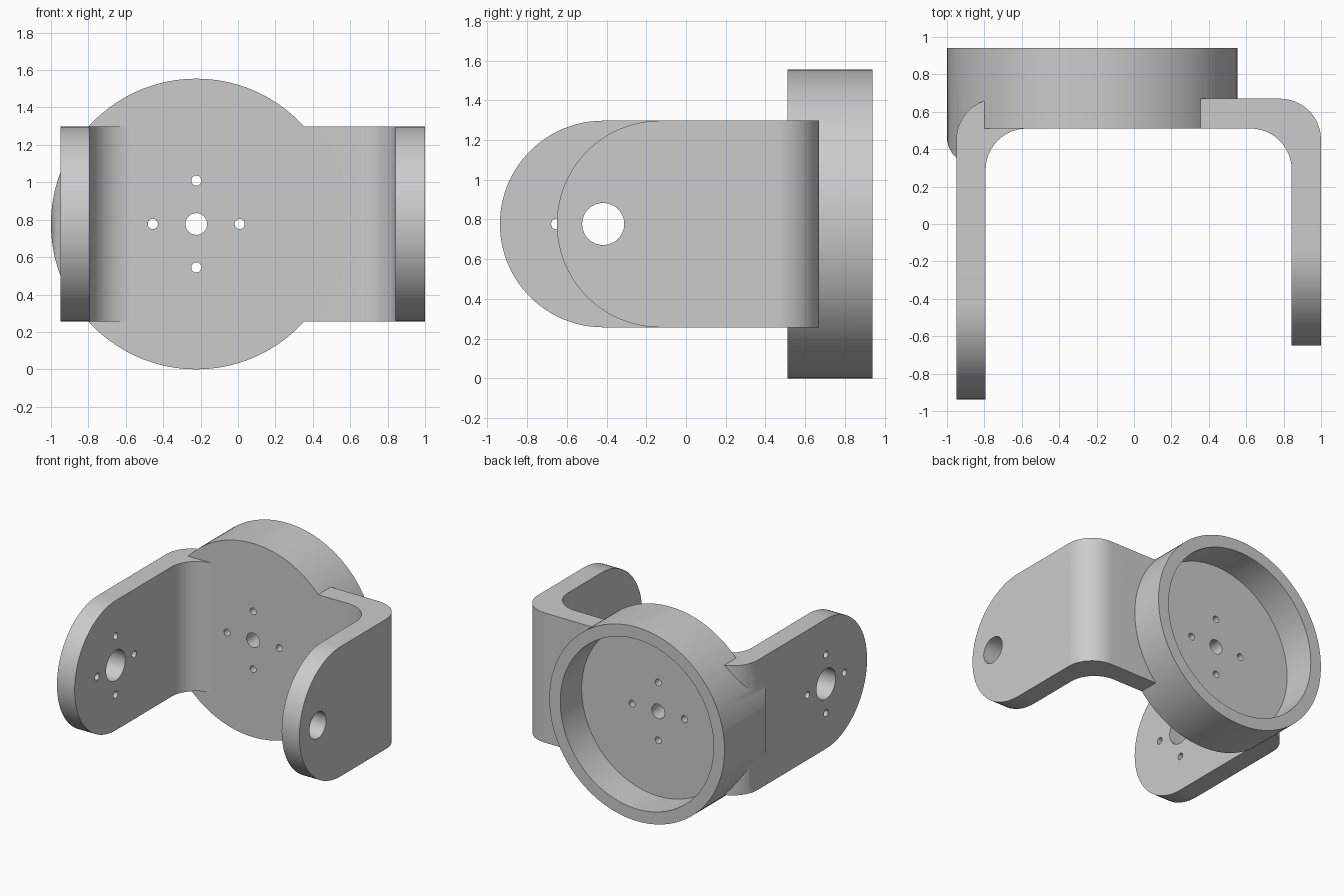
import bpy, bmesh
from math import sin, cos, pi

cube = bpy.data.objects.get("Cube")
if cube:
    bpy.data.objects.remove(cube, do_unlink=True)

ZC = 0.777                  # height of every hole axis
CUP_X, CUP_R = -0.223, 0.777
FRONT, FLOOR, RIM = 0.51, 0.67, 0.94
HALF = 0.52                 # half height of the bracket
LEFT, RIGHT, THICK = -0.95, 1.0, 0.157
BEND = 0.22
PIVOT_Y = -0.417
SHORT_Y = -0.13             # centre of the short arm's round end


def prism(name, pts, axis, lo, hi):
    """Extrude a 2D outline along an axis between two positions."""
    place = {"x": lambda a, b, h: (h, a, b),
             "y": lambda a, b, h: (a, h, b),
             "z": lambda a, b, h: (a, b, h)}[axis]
    bm = bmesh.new()
    low = [bm.verts.new(place(a, b, lo)) for a, b in pts]
    top = [bm.verts.new(place(a, b, hi)) for a, b in pts]
    bm.faces.new(low)
    bm.faces.new(top)
    n = len(pts)
    for i in range(n):
        j = (i + 1) % n
        bm.faces.new((low[i], low[j], top[j], top[i]))
    bmesh.ops.recalc_face_normals(bm, faces=bm.faces)
    mesh = bpy.data.meshes.new(name)
    bm.to_mesh(mesh)
    bm.free()
    obj = bpy.data.objects.new(name, mesh)
    bpy.context.scene.collection.objects.link(obj)
    return obj


def arc(cx, cy, r, start, end, steps):
    angles = [start + (end - start) * i / steps for i in range(steps + 1)]
    return [(cx + r * cos(a), cy + r * sin(a)) for a in angles]


def circle(cx, cy, r, steps=48):
    return arc(cx, cy, r, 0, 2 * pi, steps)[:-1]


def combine(target, tool, operation):
    """Apply a boolean and discard the tool."""
    mod = target.modifiers.new(operation.lower(), "BOOLEAN")
    mod.operation, mod.solver, mod.object = operation, "EXACT", tool
    bpy.context.view_layer.objects.active = target
    bpy.ops.object.modifier_apply(modifier=mod.name)
    bpy.data.objects.remove(tool, do_unlink=True)


def drill(target, axis, a, b, lo, hi, main_r, ring_r=None):
    """Drill a main hole and, if wanted, four screw holes around it."""
    holes = [(a, b, main_r)]
    if ring_r:
        holes += [(a + ring_r * cos(k * pi / 2), b + ring_r * sin(k * pi / 2), 0.027)
                  for k in range(4)]
    for u, v, r in holes:
        combine(target, prism("drill", circle(u, v, r, 32), axis, lo, hi), "DIFFERENCE")


# U-shaped bracket with bent corners
in_l, in_r = LEFT + THICK, RIGHT - THICK
outline = [(LEFT, PIVOT_Y)]
outline += arc(LEFT + BEND, FLOOR - BEND, BEND, pi, pi / 2, 20)
outline += arc(RIGHT - BEND, FLOOR - BEND, BEND, pi / 2, 0, 20)
outline += [(RIGHT, SHORT_Y), (in_r, SHORT_Y)]
outline += arc(in_r - BEND, FRONT - BEND, BEND, 0, pi / 2, 20)
outline += arc(in_l + BEND, FRONT - BEND, BEND, pi / 2, pi, 20)
outline += [(in_l, PIVOT_Y)]
bracket = prism("motor_bracket", outline, "z", ZC - HALF, ZC + HALF)

# Round arm ends
for name, y, lo, hi in (("long_arm_end", PIVOT_Y, LEFT, in_l),
                        ("short_arm_end", SHORT_Y, in_r, RIGHT)):
    combine(bracket, prism(name, circle(y, ZC, HALF, 96), "x", lo, hi), "UNION")

# Round cup, trimmed flush in front except where it blends into the long arm
cup = prism("cup", circle(CUP_X, ZC, CUP_R, 128), "y", 0.3, RIM)
trim = [(-1.1, 0.2), (1, 0.2), (1, FRONT), (-0.87, FRONT), (-0.87, 0.33), (-0.95, 0.355),
        (-0.97, 0.375), (-0.99, 0.41), (-1.0, 0.45), (-1.1, 0.45)]
combine(cup, prism("cup_trim", trim, "z", -0.2, 1.8), "DIFFERENCE")
combine(bracket, cup, "UNION")
combine(bracket, prism("recess", circle(CUP_X, ZC, 0.68, 128), "y", FLOOR, 1.2), "DIFFERENCE")

# Holes in the cup floor and both arms
drill(bracket, "y", CUP_X, ZC, 0.4, 0.8, 0.058, 0.232)
drill(bracket, "x", PIVOT_Y, ZC, -1.1, -0.7, 0.122, 0.235)
drill(bracket, "x", PIVOT_Y, ZC, 0.7, 1.1, 0.106)

# Plain grey material and smooth curved faces
grey = bpy.data.materials.new("light_grey")
grey.use_nodes = True
colour = (0.6, 0.6, 0.6, 1)
grey.diffuse_color = colour
grey.node_tree.nodes["Principled BSDF"].inputs["Base Color"].default_value = colour
bracket.data.materials.clear()
bracket.data.materials.append(grey)
bpy.ops.object.select_all(action="DESELECT")
bracket.select_set(True)
bpy.context.view_layer.objects.active = bracket
bpy.ops.object.shade_smooth_by_angle(angle=pi / 6)
